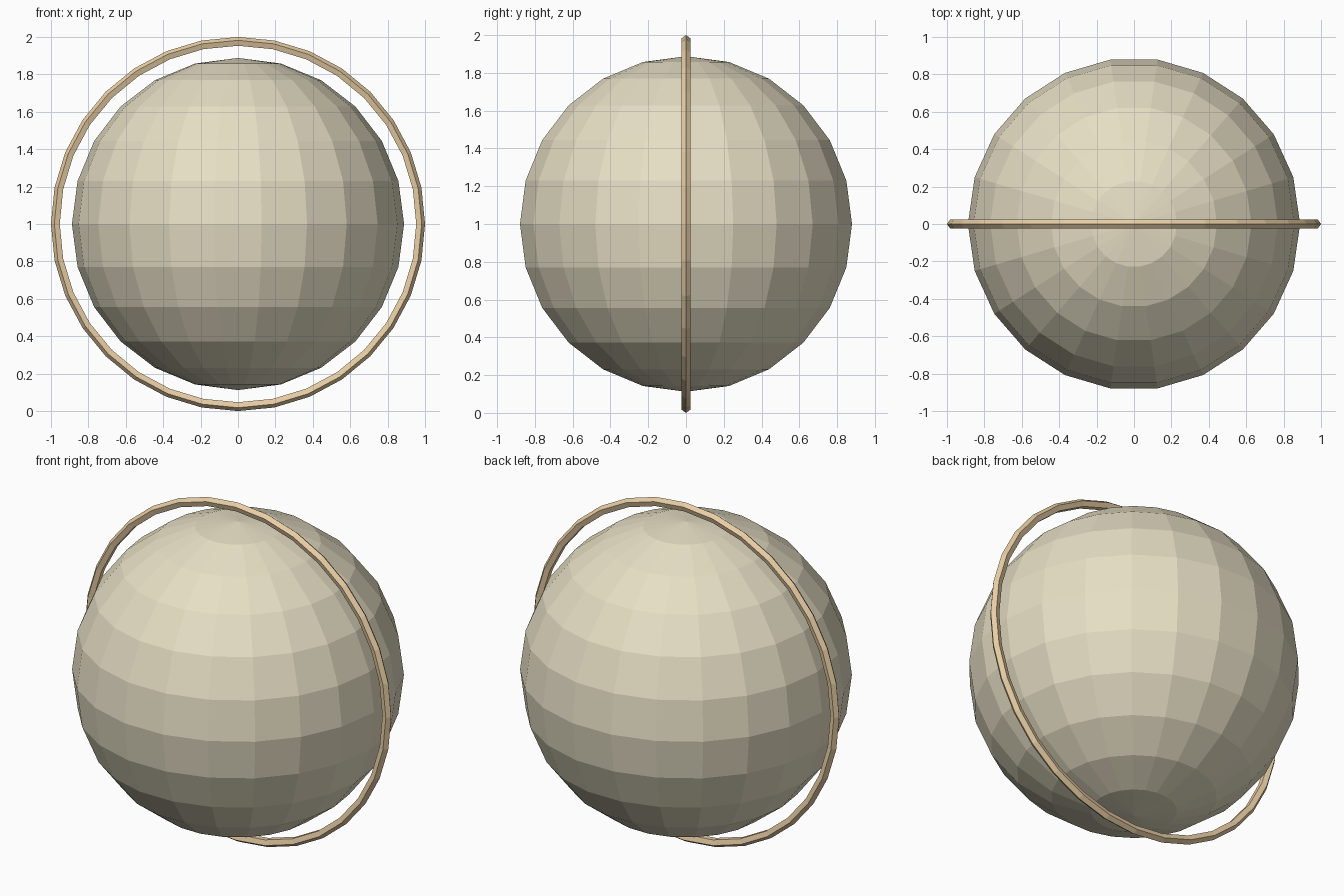
import bpy
from math import radians

if "Cube" in bpy.data.objects:
    bpy.data.objects.remove(bpy.data.objects["Cube"])

MIDDLE = (0, 0, 1)


def finish(name, colour):
    """Name the active object, keep it flat shaded and colour it."""
    obj = bpy.context.object
    obj.name = name
    bpy.ops.object.shade_flat()
    mat = bpy.data.materials.new(name + "_colour")
    mat.diffuse_color = (*colour, 1)
    mat.use_nodes = True
    mat.node_tree.nodes["Principled BSDF"].inputs["Base Color"].default_value = mat.diffuse_color
    obj.data.materials.append(mat)
    return obj


# Faceted globe, turned so that vertices lie on the x axis
bpy.ops.mesh.primitive_uv_sphere_add(segments=22, ring_count=12, radius=0.888,
                                     location=MIDDLE, rotation=(0, 0, 0))
globe = finish("globe", (0.80, 0.74, 0.56))
if max(v.co.x for v in globe.data.vertices) < max(v.co.y for v in globe.data.vertices):
    globe.rotation_euler.z = radians(90)

# Thin upright hoop with a five-sided section, around the globe
bpy.ops.mesh.primitive_torus_add(major_segments=32, minor_segments=5,
                                 major_radius=0.974, minor_radius=0.026,
                                 location=MIDDLE, rotation=(radians(90), 0, 0))
finish("hoop", (0.80, 0.61, 0.37))
